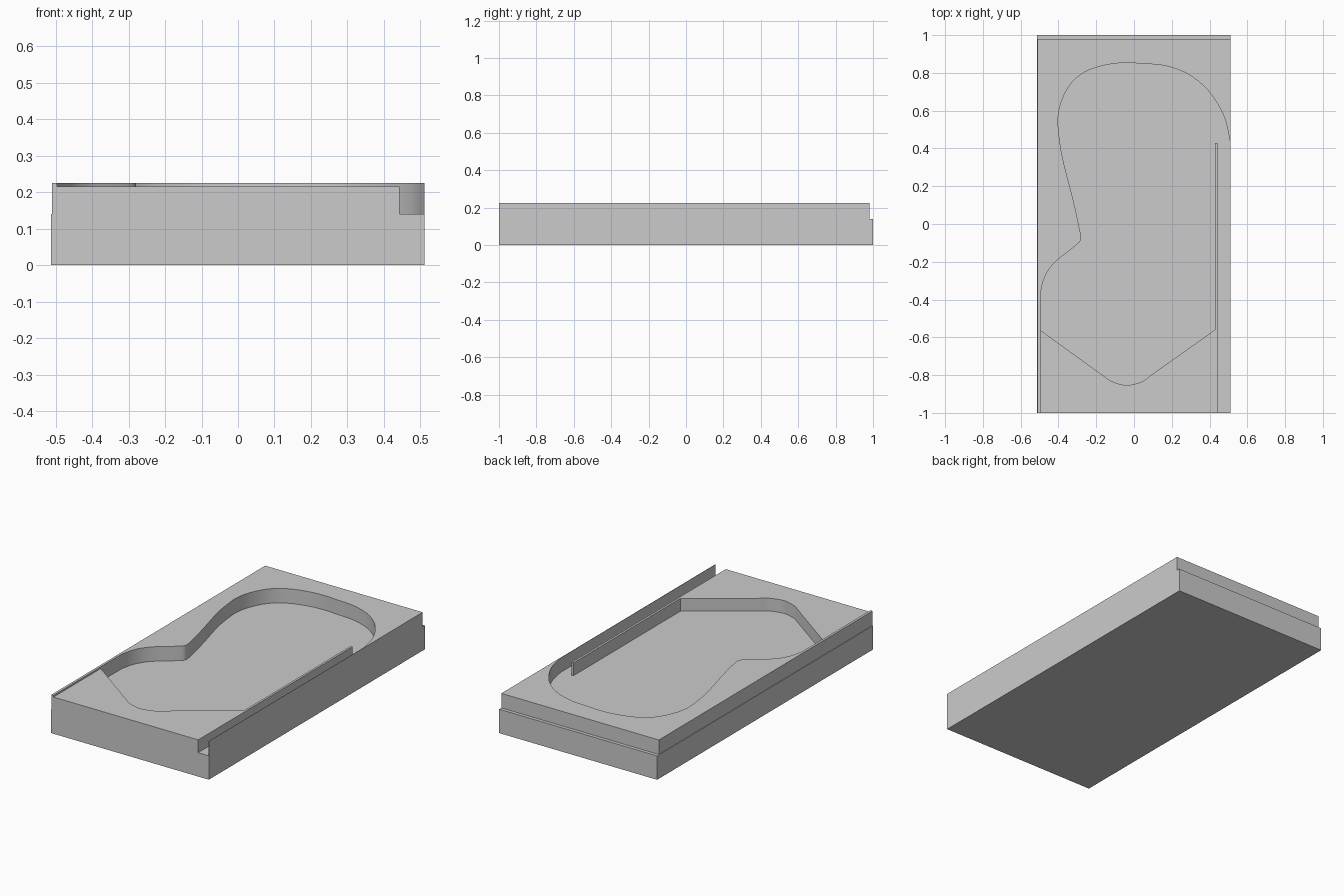
import bpy, bmesh
from mathutils import Vector

if "Cube" in bpy.data.objects:
    bpy.data.objects.remove(bpy.data.objects["Cube"])


def spline(pts, n=4):
    """Smooth curve through the points (Catmull-Rom)."""
    p = [Vector(q) for q in pts]
    p = [2 * p[0] - p[1]] + p + [2 * p[-1] - p[-2]]
    out = []
    for i in range(1, len(p) - 2):
        a, b, c, d = p[i - 1:i + 3]
        for k in range(n):
            t = k / n
            out.append(tuple(0.5 * (2 * b + (c - a) * t + (2 * a - 5 * b + 4 * c - d) * t**2
                                    + (3 * b - a - 3 * c + d) * t**3)))
    out.append(tuple(p[-2]))
    return out


def slab(name, outline, z0, z1):
    """Extrude a closed outline from z0 to z1."""
    bm = bmesh.new()
    face = bm.faces.new([bm.verts.new((x, y, z0)) for x, y in outline])
    ext = bmesh.ops.extrude_face_region(bm, geom=[face])
    top = [v for v in ext["geom"] if isinstance(v, bmesh.types.BMVert)]
    bmesh.ops.translate(bm, verts=top, vec=(0, 0, z1 - z0))
    bmesh.ops.recalc_face_normals(bm, faces=bm.faces)
    mesh = bpy.data.meshes.new(name)
    bm.to_mesh(mesh)
    bm.free()
    ob = bpy.data.objects.new(name, mesh)
    bpy.context.collection.objects.link(ob)
    bpy.ops.object.select_all(action='DESELECT')
    ob.select_set(True)
    bpy.context.view_layer.objects.active = ob
    bpy.ops.object.shade_smooth_by_angle(angle=0.5)
    return ob


# base block
slab("base_block", [(-0.513, -1), (0.511, -1), (0.511, 1), (-0.513, 1)], 0, 0.14)

# back plate: waist curve, rounded head, thin strips down both sides
waist = spline([(-0.496, -0.37), (-0.48, -0.30), (-0.45, -0.24), (-0.405, -0.19),
                (-0.35, -0.147), (-0.29, -0.097), (-0.28, -0.07)])
head = spline([(-0.283, -0.05), (-0.32, 0.12), (-0.378, 0.35), (-0.40, 0.50),
               (-0.40, 0.58), (-0.38, 0.66), (-0.34, 0.735), (-0.29, 0.785),
               (-0.22, 0.822), (-0.12, 0.847), (-0.03, 0.853), (0.05, 0.848),
               (0.14, 0.842), (0.22, 0.822), (0.30, 0.785), (0.38, 0.72),
               (0.44, 0.64), (0.48, 0.56), (0.498, 0.49), (0.509, 0.43)])
slab("back_plate", [(-0.51, -1), (-0.496, -1)] + waist + head
     + [(0.509, -1), (0.511, -1), (0.511, 0.98), (-0.51, 0.98)], 0.14, 0.225)

# front plate: V-shaped end with rounded tip, and the long thin rail
tip = spline([(0.09, -0.80), (0.04, -0.835), (-0.03, -0.853), (-0.08, -0.846),
              (-0.125, -0.83)])
slab("front_plate_with_rail", [(-0.496, -1), (0.442, -1), (0.442, 0.43), (0.429, 0.43),
                               (0.429, -0.56)] + tip + [(-0.496, -0.562)], 0.14, 0.215)
